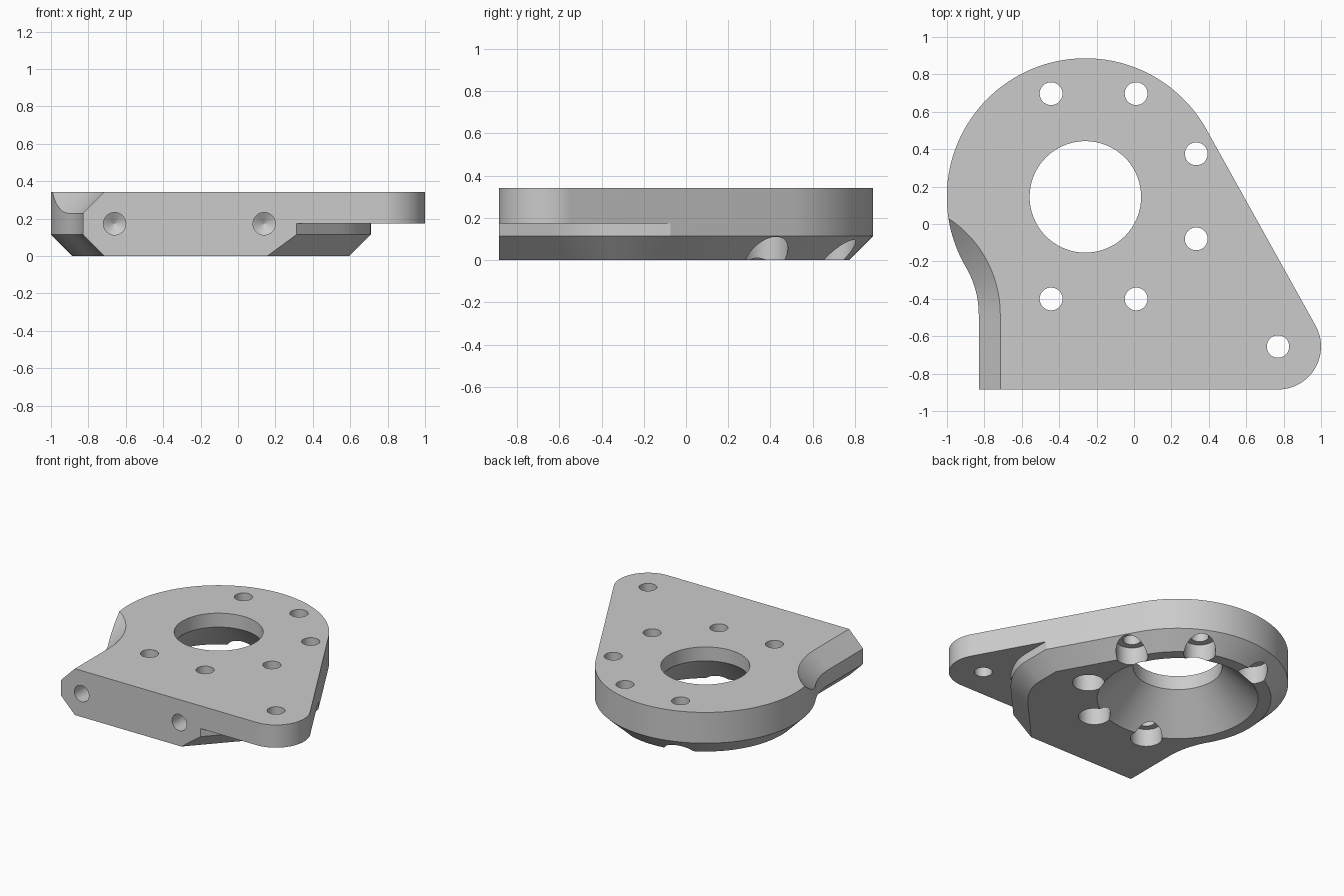
import bpy, bmesh
from math import sin, cos, atan2, acos, sqrt, hypot, radians, pi
from mathutils import Vector, Matrix

if "Cube" in bpy.data.objects:
    bpy.data.objects.remove(bpy.data.objects["Cube"])

TOP, CHAMFER, TAB_Z, FRONT = 0.343, 0.115, 0.175, -0.885
HUB, HUB_R = Vector((-0.26, 0.145)), 0.741
TAB, TAB_R = Vector((0.77, -0.655)), 0.23
SIDE_X, FILLET_R = -0.83, 0.5

metal = bpy.data.materials.new("light grey metal")
metal.use_nodes = True
grey = (0.6, 0.6, 0.6, 1)
metal.diffuse_color = grey
metal.node_tree.nodes["Principled BSDF"].inputs["Base Color"].default_value = grey


def arc(centre, r, a0, a1, n):
    return [centre + r * Vector((cos(a0 + (a1 - a0) * i / n), sin(a0 + (a1 - a0) * i / n)))
            for i in range(n + 1)]


def offset(path, d):
    """Shift an open path to its right by d, with mitred corners."""
    dirs = [(b - a).normalized() for a, b in zip(path, path[1:])]
    normals = [Vector((t.y, -t.x)) for t in dirs]
    out = []
    for p, n1, n2 in zip(path, normals[:1] + normals, normals + normals[-1:]):
        out.append(p + (n1 + n2) * d / (1 + n1.dot(n2)))
    return out


def finish(name, bm):
    bmesh.ops.recalc_face_normals(bm, faces=bm.faces)
    mesh = bpy.data.meshes.new(name)
    bm.to_mesh(mesh)
    bm.free()
    obj = bpy.data.objects.new(name, mesh)
    bpy.context.collection.objects.link(obj)
    mesh.materials.append(metal)
    return obj


def loft(name, rings):
    """Solid through rings of (points, height) with equal point counts."""
    bm = bmesh.new()
    loops = [[bm.verts.new((p[0], p[1], z)) for p in pts] for pts, z in rings]
    count = len(loops[0])
    for low, high in zip(loops, loops[1:]):
        for i in range(count):
            j = (i + 1) % count
            bm.faces.new((low[i], low[j], high[j], high[i]))
    bm.faces.new(loops[0])
    bm.faces.new(loops[-1])
    return finish(name, bm)


def turned(name, profile, x, y, n=40):
    """Solid of revolution about a vertical axis from (radius, height) pairs."""
    return loft(name, [(arc(Vector((x, y)), r, 0, 2 * pi * (n - 1) / n, n - 1), z)
                       for r, z in profile])


# Outline: straight side, concave fillet, round hub, tangent edge, tab corner
reach = HUB_R + FILLET_R
fillet = Vector((SIDE_X - FILLET_R, 0))
fillet.y = HUB.y - sqrt(reach ** 2 - (HUB.x - fillet.x) ** 2)
fa = atan2(HUB.y - fillet.y, HUB.x - fillet.x)
span = TAB - HUB
ta = atan2(span.y, span.x) + acos((HUB_R - TAB_R) / span.length)
outline = [Vector((SIDE_X, FRONT))]
outline += arc(fillet, FILLET_R, 0, fa, 16)
outline += arc(HUB, HUB_R, pi + fa, ta, 90)[1:]
outline += arc(TAB, TAB_R, ta, -pi / 2, 28)
front_end = [Vector((0.35, FRONT))]

# Main plate with chamfered lower edge
body = loft("mounting_plate", [
    (offset(outline, CHAMFER) + front_end, 0),
    (outline + front_end, CHAMFER),
    (outline + front_end, TOP)])

# Recess under the tab, bounded by a rounded wall
slope = Vector((0.68, 0.73))
start = Vector((0.313, FRONT))
corner = start + slope * (0.71 - start.x) / slope.x
a, b = corner - slope * 0.26, corner + Vector((0, 0.18))
wall = [start - slope * 0.6]
for i in range(17):
    t = i / 16
    wall.append(a * (1 - t) ** 2 + corner * 2 * t * (1 - t) + b * t * t)
wall.append(Vector((0.71, 0.3)))
far = [Vector((1.6, 0.3)), Vector((1.6, -1.6))]
cutters = [loft("tab_recess", [
    (offset(wall, -CHAMFER - 0.1) + far, -0.1),
    (wall + far, CHAMFER),
    (wall + far, TAB_Z)])]

# Sloped relief along the upper side edge
edge = [Vector((SIDE_X, -1.2))] + arc(fillet, FILLET_R, 0, pi / 2, 48)
far = [Vector((-2, 0.1)), Vector((-2, -1.2))]
cutters.append(loft("side_relief", [
    (offset(edge, -0.1) + far, TOP - CHAMFER - 0.1),
    (offset(edge, CHAMFER + 0.1) + far, TOP + 0.1)]))

# Central bore opening into a cone below
cutters.append(turned("central_bore", [
    (0.59, -0.05), (0.298, 0.24), (0.298, 0.5)], HUB.x, HUB.y, 96))

# Six counterbored holes on an octagon, plus a plain one in the tab
for k in (-3, -2, -1, 0, 1, 2):
    ang = radians(22.5 + 45 * k)
    cutters.append(turned("screw_hole", [
        (0.107, -0.1), (0.107, 0.13), (0.061, 0.13), (0.061, 0.5)],
        -0.216 + 0.594 * cos(ang), 0.148 + 0.594 * sin(ang)))
cutters.append(turned("tab_hole", [(0.06, -0.1), (0.06, 0.5)], TAB.x, TAB.y))

# Drilled blind holes in the front face
for x in (-0.66, 0.14):
    drill = turned("front_hole", [(0.06, -0.1), (0.06, 0.25), (0.002, 0.285)], 0, 0)
    drill.data.transform(Matrix.Translation((x, FRONT, 0.173)) @ Matrix.Rotation(-pi / 2, 4, "X"))
    cutters.append(drill)

bpy.context.view_layer.objects.active = body
for cutter in cutters:
    cutter.hide_render = True
    mod = body.modifiers.new("cut", "BOOLEAN")
    mod.operation, mod.solver, mod.object = "DIFFERENCE", "EXACT", cutter
    bpy.ops.object.modifier_apply(modifier=mod.name)
    bpy.data.objects.remove(cutter)

bpy.ops.object.select_all(action="DESELECT")
body.select_set(True)
bpy.ops.object.shade_smooth_by_angle(angle=radians(25))
